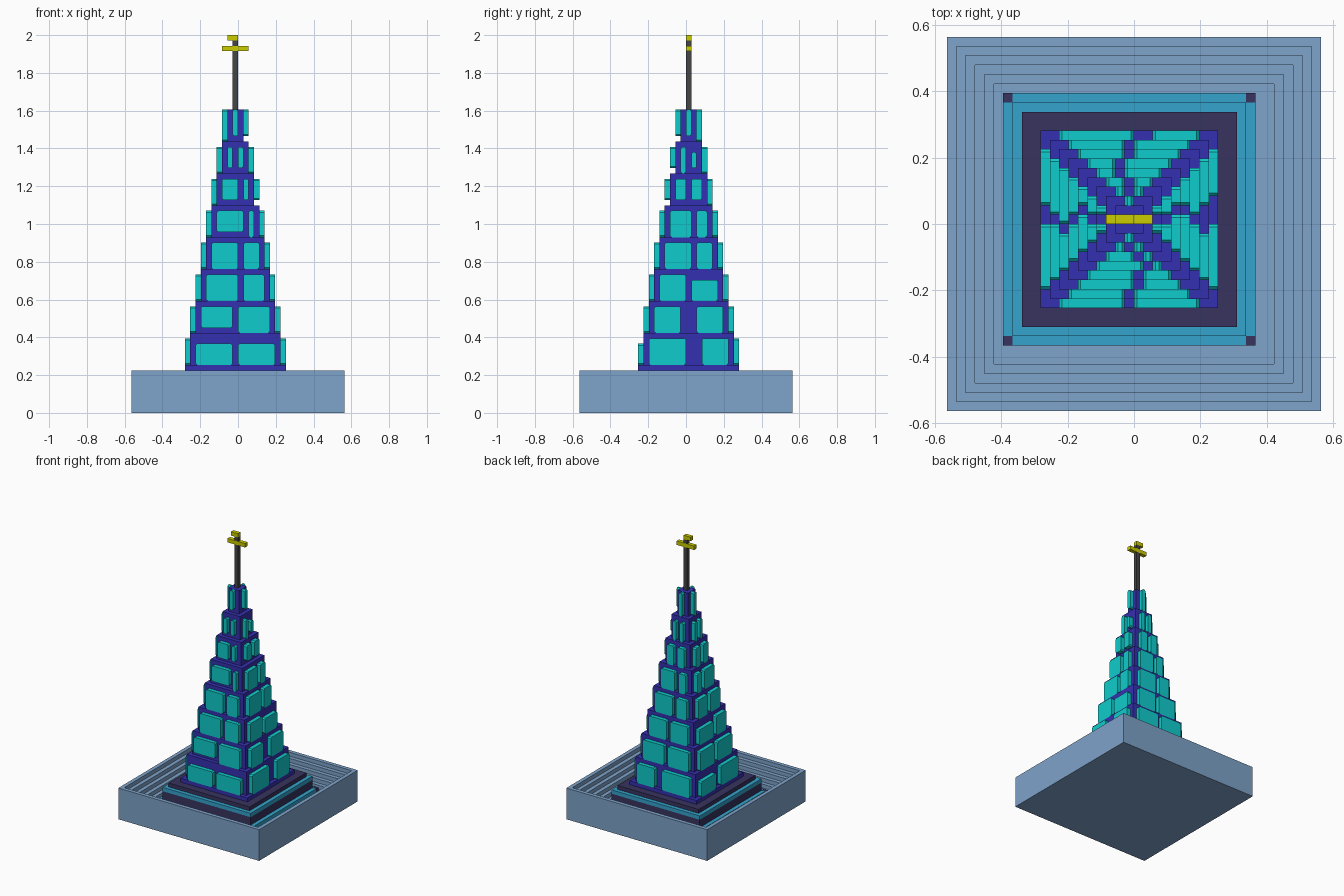
import bpy, bmesh, math
from mathutils import Matrix, Vector

if "Cube" in bpy.data.objects:
    bpy.data.objects.remove(bpy.data.objects["Cube"])

V = 2 / 71                      # one building unit
CX, CY = -0.5, 0.5              # tower axis, in units


def material(name, rgb):
    m = bpy.data.materials.new(name)
    m.diffuse_color = (*rgb, 1)
    m.use_nodes = True
    m.node_tree.nodes["Principled BSDF"].inputs["Base Color"].default_value = m.diffuse_color
    return m


STEEL = material("steel_blue", (0.209, 0.366, 0.59))
SKY = material("sky_blue", (0.033, 0.366, 0.604))
NAVY = material("navy", (0.038, 0.033, 0.114))
INDIGO = material("indigo", (0.036, 0.030, 0.445))
CYAN = material("cyan", (0.005, 0.604, 0.604))
GREY = material("dark_grey", (0.058, 0.058, 0.058))
YELLOW = material("yellow", (0.604, 0.604, 0.0))


def finish(name, bm, mat):
    bmesh.ops.scale(bm, vec=(V, V, V), verts=bm.verts)
    bmesh.ops.recalc_face_normals(bm, faces=bm.faces)
    me = bpy.data.meshes.new(name)
    bm.to_mesh(me)
    bm.free()
    me.materials.append(mat)
    bpy.context.collection.objects.link(bpy.data.objects.new(name, me))


def add_box(bm, x0, x1, y0, y1, z0, z1):
    mat = (Matrix.Translation(((x0 + x1) / 2, (y0 + y1) / 2, (z0 + z1) / 2))
           @ Matrix.Diagonal((x1 - x0, y1 - y0, z1 - z0, 1)))
    return bmesh.ops.create_cube(bm, size=1, matrix=mat)["verts"]


def add_slab(bm, hx, hy, z0, z1):
    add_box(bm, CX - hx, CX + hx, CY - hy, CY + hy, z0, z1)


def add_panel(bm, u0, u1, z0, z1, inner, angle):
    """Facade plate with clipped corners, built on the front then turned."""
    c = 0.3
    outline = [(u0 + c, z0), (u1 - c, z0), (u1, z0 + c), (u1, z1 - c),
               (u1 - c, z1), (u0 + c, z1), (u0, z1 - c), (u0, z0 + c)]
    move = Matrix.Translation((CX, CY, 0)) @ Matrix.Rotation(angle, 4, 'Z')
    loops = [[bm.verts.new(move @ Vector((u, -d, z))) for u, z in outline]
             for d in (inner, inner + 1)]
    for loop in loops:
        bm.faces.new(loop)
    for i in range(8):
        j = (i + 1) % 8
        bm.faces.new((loops[0][i], loops[0][j], loops[1][j], loops[1][i]))


# Basin: square stepped profile swept round the centre
profile = [(20, 0), (20, 8)]
for s in range(5):
    profile += [(19 - s, 8 - s), (19 - s, 7 - s)]
profile.append((15, 4))
profile = profile[:-1] + [(15, 4), (15, 3)] if profile[-2] != (15, 3) else profile[:-1]
bm = bmesh.new()
rings = [[bm.verts.new((h * sx, h * sy, z)) for sx, sy in
          ((-1, -1), (1, -1), (1, 1), (-1, 1))] for h, z in profile]
for a, b in zip(rings, rings[1:]):
    for i in range(4):
        j = (i + 1) % 4
        bm.faces.new((a[i], a[j], b[j], b[i]))
bm.faces.new(rings[0])
bm.faces.new(rings[-1])
finish("stepped_basin", bm, STEEL)

# Plinth: lower ledge, dark band, upper ledge, dark top slab
bm = bmesh.new()
add_slab(bm, 13.5, 12.5, 3, 4)
add_slab(bm, 12.5, 13.5, 3, 4)
finish("lower_ledge", bm, SKY)
bm = bmesh.new()
for sx in (-1, 1):
    for sy in (-1, 1):
        x, y = CX + 13 * sx, CY + 13 * sy
        add_box(bm, x - .5, x + .5, y - .5, y + .5, 3, 3.95)
finish("ledge_corners", bm, NAVY)
bm = bmesh.new()
add_slab(bm, 12.5, 12.5, 4, 6)
finish("plinth_band", bm, NAVY)
bm = bmesh.new()
add_slab(bm, 12.5, 12.5, 6, 7)
finish("upper_ledge", bm, SKY)
bm = bmesh.new()
add_slab(bm, 11.5, 11.5, 7, 8)
finish("plinth_top", bm, NAVY)

# Tower core: eight tiers, each a ledge slab and a narrower block
bm = bmesh.new()
for k in range(8):
    z = 8 + 6 * k
    top = z + 6 if k < 7 else 57
    add_slab(bm, 9.5 - k, 9.5 - k, z, z + 1)
    add_slab(bm, 8.5 - k, 8.5 - k, z + 1, top)
finish("tower_core", bm, INDIGO)

# Facade panels: two per tier and side, split by a joint (centre, width)
joints = {
    "front": [(0, 1), (0, 1), (1, 1), (1, 1), (2, 1), (1, 1), (0, 1)],
    "right": [(1, 3), (0, 3), (0, 1), (1, 1), (1, 1), (0, 1), (0, 1)],
    "back": [(-1.5, 2), (0, 1), (0, 1), (1, 1), (1, 1), (0, 1), (0, 1)],
    "left": [(-.5, 2), (0, 1), (1, 1), (0, 1), (-1, 1), (0, 1), (0, 1)],
}
# Panels shortened at (bottom, top), keyed by side, tier, half
trims = {("front", 0, 0): (0, 1), ("front", 0, 1): (0, 1),
         ("front", 1, 0): (1, 0), ("front", 4, 0): (1, 0),
         ("front", 5, 0): (1, 0), ("front", 5, 1): (1, 0),
         ("front", 6, 0): (1, 0), ("front", 6, 1): (1, 0),
         ("front", 7, 0): (1, 0), ("right", 2, 1): (0, 1),
         ("right", 5, 0): (1, 0), ("right", 5, 1): (1, 0),
         ("right", 6, 1): (1, 1), ("right", 7, 0): (1, 0),
         ("left", 2, 0): (0, 1), ("left", 0, 0): (0, 1)}
for n, (side, splits) in enumerate(joints.items()):
    bm = bmesh.new()
    for k in range(8):
        end = 7.5 - k
        if k < 7:
            mid, w = splits[k]
            spans = [(-end, mid - w / 2), (mid + w / 2, end)]
        else:
            spans = [(-.5, .5)]
        for half, (u0, u1) in enumerate(spans):
            if u1 - u0 < 0.7:
                continue
            lo, hi = trims.get((side, k, half), (0, 0))
            top = 14 + 6 * k if k < 7 else 57
            add_panel(bm, u0, u1, 9 + 6 * k + lo, top - hi, 8.5 - k,
                      n * math.pi / 2)
    finish(side + "_panels", bm, CYAN)

# Mast and its yellow cross bars
bm = bmesh.new()
add_box(bm, -1, 0, 0, 1, 57, 68)
add_box(bm, -1, 0, 0, 1, 69, 70)
finish("mast", bm, GREY)
bm = bmesh.new()
add_box(bm, -3, 2, 0, 1, 68, 69)
add_box(bm, -2, 0, 0, 1, 70, 71)
finish("cross_bars", bm, YELLOW)
